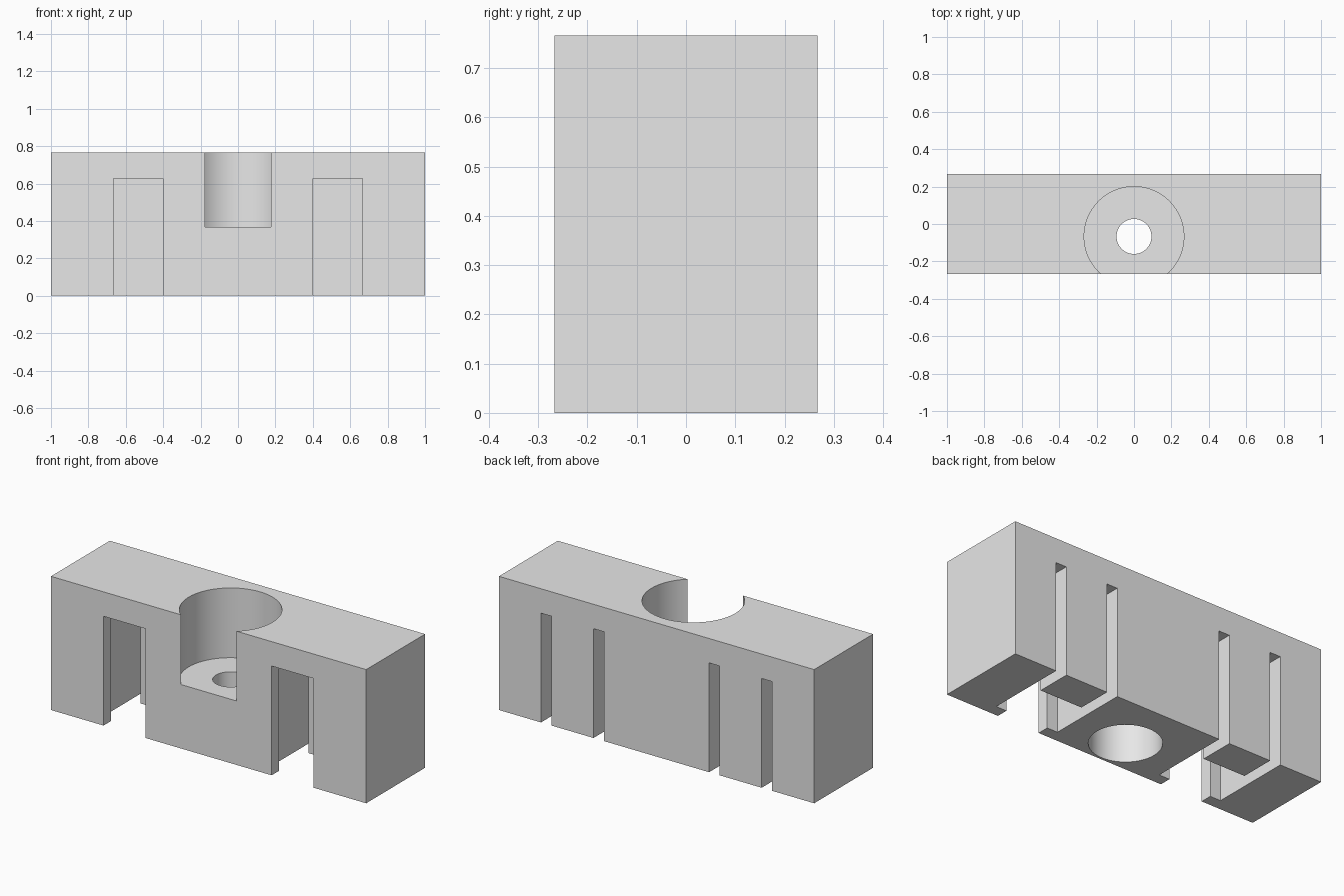
import bpy
import bmesh
from math import radians

cube = bpy.data.objects.get("Cube")
if cube:
    bpy.data.objects.remove(cube, do_unlink=True)

U = 1 / 15                      # one design unit
HALF_DEPTH, HEIGHT = 4 * U, 11.5 * U
OVER = 0.05                     # how far cutters run past the surface

grey = bpy.data.materials.new("plain grey")
grey.use_nodes = True
COLOUR = (0.8, 0.8, 0.8, 1)
grey.diffuse_color = COLOUR
grey.node_tree.nodes["Principled BSDF"].inputs["Base Color"].default_value = COLOUR


def prism(name, outline, z0, z1):
    """Extrude a flat outline from z0 up to z1."""
    bm = bmesh.new()
    face = bm.faces.new([bm.verts.new((x, y, z0)) for x, y in outline])
    top = bmesh.ops.extrude_face_region(bm, geom=[face])["geom"]
    bmesh.ops.translate(bm, vec=(0, 0, z1 - z0),
                        verts=[v for v in top if isinstance(v, bmesh.types.BMVert)])
    bmesh.ops.recalc_face_normals(bm, faces=bm.faces)
    mesh = bpy.data.meshes.new(name)
    bm.to_mesh(mesh)
    bm.free()
    mesh.materials.append(grey)
    obj = bpy.data.objects.new(name, mesh)
    bpy.context.collection.objects.link(obj)
    return obj


def cylinder(name, radius, z0, z1):
    bpy.ops.mesh.primitive_cylinder_add(vertices=96, radius=radius, depth=z1 - z0,
                                        location=(0, -U, (z0 + z1) / 2))
    obj = bpy.context.object
    obj.name = name
    obj.data.materials.append(grey)
    return obj


def cut(target, cutter):
    bpy.context.view_layer.objects.active = target
    mod = target.modifiers.new("cut", "BOOLEAN")
    mod.operation, mod.solver, mod.object = "DIFFERENCE", "EXACT", cutter
    bpy.ops.object.modifier_apply(modifier=mod.name)
    bpy.data.objects.remove(cutter, do_unlink=True)


# Main block
block = prism("clip_block", [(-1, -HALF_DEPTH), (1, -HALF_DEPTH),
                             (1, HALF_DEPTH), (-1, HALF_DEPTH)], 0, HEIGHT)

# Two slots: narrow mouth between front lips, wide cavity, slits around a rear tab
mouth, cavity = 2 * U, 3 * U
half = [(mouth, -HALF_DEPTH - OVER), (mouth, -3 * U), (cavity, -3 * U),
        (cavity, HALF_DEPTH + OVER), (mouth, HALF_DEPTH + OVER), (mouth, U)]
slot = half + [(-x, y) for x, y in reversed(half)]
for side in (-1, 1):
    outline = [(x + side * 8 * U, y) for x, y in slot]
    cut(block, prism("slot_cutter", outline, -OVER, 9.4 * U))

# Top bore open to the front, screw hole, and bottom counterbore
cut(block, cylinder("bore_cutter", 4 * U, 5.5 * U, HEIGHT + OVER))
cut(block, cylinder("counterbore_cutter", 2.8 * U, -OVER, 4 * U))
cut(block, cylinder("screw_hole_cutter", 1.4 * U, 3.5 * U, 6 * U))

# Smooth bores with crisp edges
bpy.ops.object.select_all(action="DESELECT")
block.select_set(True)
bpy.context.view_layer.objects.active = block
bpy.ops.object.shade_smooth_by_angle(angle=radians(30))
